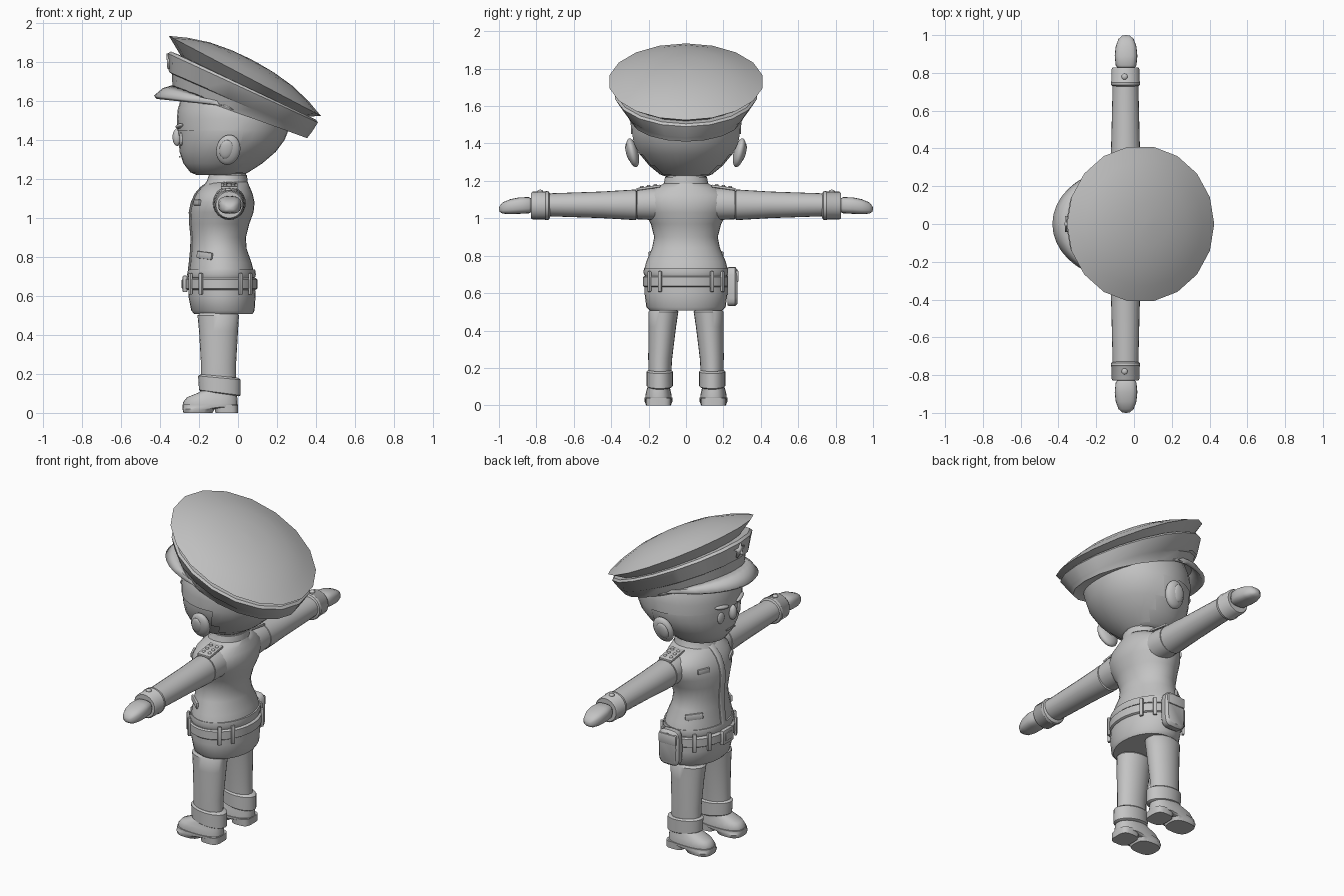
import bpy
import bmesh
from math import sin, cos, pi, radians, atan2
from mathutils import Vector, Matrix

cube = bpy.data.objects.get("Cube")
if cube:
    bpy.data.objects.remove(cube, do_unlink=True)

GREY = (0.55, 0.55, 0.55, 1)
clay = bpy.data.materials.new("plain grey")
clay.use_nodes = True
clay.diffuse_color = GREY
clay.node_tree.nodes["Principled BSDF"].inputs["Base Color"].default_value = GREY


def finish(name, bm, sharp=40):
    """Turn a bmesh into a smooth object that keeps its sharp edges."""
    bmesh.ops.recalc_face_normals(bm, faces=bm.faces)
    for f in bm.faces:
        f.smooth = True
    for e in bm.edges:
        e.smooth = e.calc_face_angle(0) < radians(sharp)
    mesh = bpy.data.meshes.new(name)
    bm.to_mesh(mesh)
    bm.free()
    mesh.materials.append(clay)
    ob = bpy.data.objects.new(name, mesh)
    bpy.context.collection.objects.link(ob)
    return ob


# Ring makers: each gives centre and two half axes
def tilt(xf, zf, xb, zb, ry, y=0):
    a, b = Vector((xf, y, zf)), Vector((xb, y, zb))
    return (a + b) / 2, (b - a) / 2, Vector((0, ry, 0))


def level(xf, xb, z, ry, y=0):
    return tilt(xf, z, xb, z, ry, y)


def across(y, x, z, rx, rz):
    return Vector((x, y, z)), Vector((rx, 0, 0)), Vector((0, 0, rz))


def loft(name, rings, n=24, power=1, keep=None, sharp=40):
    """Skin a row of rings; power below 1 makes them boxier."""
    bm = bmesh.new()
    rows = []
    for c, u, v in rings:
        row = []
        for i in range(n):
            t = 2 * pi * i / n
            a, b = cos(t), sin(t)
            a = abs(a) ** power * (1 if a > 0 else -1)
            b = abs(b) ** power * (1 if b > 0 else -1)
            row.append(bm.verts.new(c + u * a + v * b))
        rows.append(row)
    for p, q in zip(rows, rows[1:]):
        for i in range(n):
            j = (i + 1) % n
            bm.faces.new((p[i], p[j], q[j], q[i]))
    bm.faces.new(rows[0])
    bm.faces.new(rows[-1])
    if keep:
        drop = [f for f in bm.faces if not keep(f.calc_center_median())]
        bmesh.ops.delete(bm, geom=drop, context="FACES")
    return finish(name, bm, sharp)


def ball(name, loc, size, rot=(0, 0, 0)):
    bm = bmesh.new()
    bmesh.ops.create_uvsphere(bm, u_segments=20, v_segments=12, radius=1)
    bmesh.ops.scale(bm, vec=size, verts=bm.verts)
    ob = finish(name, bm, 80)
    ob.location, ob.rotation_euler = loc, rot
    return ob


def block(name, loc, size, rot=(0, 0, 0), bevel=0.006):
    bm = bmesh.new()
    bmesh.ops.create_cube(bm, size=1)
    bmesh.ops.scale(bm, vec=size, verts=bm.verts)
    bmesh.ops.bevel(bm, geom=bm.edges[:], offset=bevel, segments=2, affect="EDGES", profile=0.5)
    ob = finish(name, bm)
    ob.location, ob.rotation_euler = loc, rot
    return ob


def stuck_on(name, xf, xb, ry, z, angle, size, roll=0):
    """Block lying on an oval cross-section; angle 0 faces forward."""
    a, r = radians(angle), (xb - xf) / 2
    loc = ((xf + xb) / 2 - r * cos(a), ry * sin(a), z)
    yaw = atan2(sin(a) / ry, -cos(a) / r)
    return block(name, loc, size, (radians(roll), 0, yaw), min(size) / 3)


# Head, hair shell and neck
skull = [(-.21, .02, 1.22, .10), (-.245, .05, 1.235, .14), (-.28, .12, 1.28, .195),
         (-.3, .19, 1.34, .245), (-.305, .235, 1.4, .278), (-.307, .255, 1.45, .287),
         (-.31, .275, 1.51, .29), (-.305, .28, 1.56, .285), (-.28, .22, 1.64, .25)]
loft("head", [level(*s) for s in skull], 32, sharp=70)
loft("hair", [level(f - .004, b + .004, z, r + .006) for f, b, z, r in skull], 32,
     keep=lambda c: c.z > 1.45 or c.x > 0.02, sharp=70)
loft("neck", [level(-.14, .04, 1.12, .1), level(-.14, .04, 1.24, .1)])
ball("nose", (-.312, 0, 1.415), (.024, .024, .045))
block("mouth", (-.299, 0, 1.315), (.008, .08, .008), bevel=.002)

# Cap: band, recessed crown wall, flared rim and domed top
cap = [tilt(-.29, 1.66, .31, 1.44, .27), tilt(-.335, 1.66, .355, 1.41, .3),
       tilt(-.34, 1.74, .37, 1.43, .325), tilt(-.355, 1.75, .375, 1.435, .335),
       tilt(-.36, 1.845, .41, 1.49, .385), tilt(-.345, 1.855, .4, 1.505, .375),
       tilt(-.295, 1.835, .36, 1.52, .345), tilt(-.355, 1.935, .425, 1.525, .415)]
c, u, v = cap[-1]
up = Vector((.47, 0, .88))
for k, h in ((.8, .036), (.55, .068), (.28, .085), (.05, .09)):
    cap.append((c + up * h, u * k, v * k))
loft("cap", cap, 18, sharp=35)

# Visor between the band and a wider outer arc
bm = bmesh.new()
rows = []
for i in range(19):
    t = radians(-85 + i * 170 / 18)
    x = .01 - .345 * cos(t)
    inner = Vector((x, .295 * sin(t), 1.545 - .365 * (x - .01)))
    outer = Vector((-.05 - .375 * cos(t), .288 * sin(t), 1.575 + .045 * cos(t)))
    mid = (inner + outer) / 2 + Vector((0, 0, .012))
    rows.append([bm.verts.new(p) for p in (inner, mid, outer)])
for p, q in zip(rows, rows[1:]):
    for j in range(2):
        bm.faces.new((p[j], p[j + 1], q[j + 1], q[j]))
visor = finish("visor", bm)
solid = visor.modifiers.new("thickness", "SOLIDIFY")
solid.thickness = .022
solid.offset = 0

# Star badge on the cap band
bm = bmesh.new()
star = [bm.verts.new((0, sin(i * pi / 5) * r, cos(i * pi / 5) * r))
        for i, r in enumerate([.045, .02] * 5)]
bm.faces.new(star)
badge = finish("star_badge", bm)
badge.location, badge.rotation_euler = (-.365, 0, 1.8), (0, radians(-4), 0)
badge.modifiers.new("thickness", "SOLIDIFY").thickness = .02

# Jacket body, placket and collar
body = [(-.25, .08, .73, .222), (-.245, .07, .77, .212), (-.238, .045, .84, .182),
        (-.236, .04, .9, .17), (-.243, .058, .97, .188), (-.245, .08, 1.03, .222),
        (-.235, .085, 1.08, .238), (-.215, .075, 1.125, .225), (-.185, .06, 1.16, .17),
        (-.15, .05, 1.185, .12)]
loft("jacket", [level(*b) for b in body], 32, sharp=60)
loft("placket", [level(f - .008, f + .03, z, .024) for f, b, z, r in body], 12, .4)
loft("collar", [level(-.18, .05, 1.16, .13), level(-.16, .05, 1.19, .118),
                level(-.15, .045, 1.22, .112), level(-.13, .035, 1.22, .1)])

# Hips, waistband, belt and buckle
loft("hips", [level(-.225, .075, .508, .195), level(-.24, .085, .525, .212),
              level(-.255, .09, .6, .222), level(-.25, .085, .7, .218)], 32)
loft("waistband", [level(-.258, .088, .695, .222), level(-.262, .092, .71, .228),
                   level(-.256, .088, .735, .224)], 32)
loft("belt", [level(-.262, .09, .632, .222), level(-.272, .1, .638, .229),
              level(-.272, .1, .685, .229), level(-.262, .09, .692, .222)], 32)
block("buckle", (-.272, 0, .662), (.025, .1, .085))
block("buckle_plate", (-.285, 0, .662), (.008, .06, .045), bevel=.002)

# Belt loops all round
for i, angle in enumerate((33, 56, 122, 143)):
    for s in (-1, 1):
        stuck_on(f"belt_loop_{i}_{'left' if s < 0 else 'right'}",
                 -.274, .102, .231, .662, s * angle, (.016, .022, .11))

# Holster hanging at one hip
loft("holster", [across(.222, -.07, .635, .06, .1), across(.232, -.07, .635, .068, .105),
                 across(.262, -.07, .635, .068, .105), across(.276, -.07, .635, .055, .09)],
     20, .45)
block("holster_flap", (-.07, .272, .69), (.115, .02, .06))

# Paired parts
for s, side in ((-1, "left"), (1, "right")):
    # Face details
    ball(f"{side}_ear", (-.05, s * .285, 1.35), (.062, .03, .08), (s * radians(-14), radians(12), 0))
    ball(f"{side}_ear_bowl", (-.06, s * .307, 1.352), (.035, .014, .05), (s * radians(-14), radians(12), 0))
    ball(f"{side}_eye", (-.292, s * .085, 1.405), (.009, .024, .034), (0, 0, s * radians(-16)))
    ball(f"{side}_brow", (-.3, s * .085, 1.472), (.016, .05, .012), (s * radians(8), 0, s * radians(-16)))

    # Sleeve, cuff and mitten hand
    loft(f"{side}_shoulder", [across(s * y, -.045, z, r, r) for y, z, r in
                              ((.1, 1.075, .085), (.2, 1.077, .085), (.262, 1.075, .08))])
    loft(f"{side}_sleeve", [across(s * y, -.045, 1.072, rx, rz) for y, rx, rz in
                            ((.262, .07, .07), (.268, .08, .082), (.3, .08, .08), (.45, .075, .071),
                             (.74, .068, .061))])
    loft(f"{side}_cuff", [across(s * y, -.045, 1.068, r, r) for y, r in
                          ((.728, .066), (.735, .076), (.75, .078), (.755, .074), (.82, .074),
                           (.828, .068))])
    ball(f"{side}_cuff_button", (-.05, s * .78, 1.143), (.016, .016, .01))
    loft(f"{side}_hand", [across(s * y, -.042, z, rx, rz) for y, z, rx, rz in
                          ((.825, 1.07, .045, .035), (.84, 1.07, .055, .043), (.89, 1.068, .06, .044),
                           (.94, 1.062, .055, .04), (.98, 1.055, .04, .03), (.997, 1.05, .02, .015),
                           (1, 1.05, .005, .004))], 20, .7, sharp=70)

    # Epaulette with studs, breast plate and pocket flap
    tip = radians(-8) * s
    block(f"{side}_epaulette", (-.045, s * .2, 1.164), (.085, .13, .014), (tip, 0, 0), .004)
    for i in range(3):
        for dx in (-.02, .02):
            ball(f"{side}_stud", (-.045 + dx, s * (.165 + i * .035), 1.177 - i * .005), (.01, .01, .007))
    stuck_on(f"{side}_breast_plate", -.235, .085, .238, 1.08, s * 33, (.014, .075, .03))
    stuck_on(f"{side}_pocket_flap", -.241, .058, .196, .808, s * 58, (.014, .1, .036), s * 6)

    # Trouser leg and turn-up
    loft(f"{side}_leg", [level(-.19, -.01, .15, .06, s * .14), level(-.19, -.01, .25, .064, s * .138),
                         level(-.2, 0, .42, .074, s * .127), level(-.208, .005, .5, .08, s * .121),
                         level(-.195, -.005, .512, .07, s * .121)])
    loft(f"{side}_turn_up", [tilt(-.19, .11, .005, .085, .062, s * .14), tilt(-.2, .118, .014, .09, .07, s * .14),
                             tilt(-.205, .19, .014, .17, .07, s * .14), tilt(-.19, .198, 0, .18, .062, s * .14)])

    # Boot upper, ankle, sole and heel
    loft(f"{side}_boot", [level(-.28, -.002, .035, .07, s * .147), level(-.282, -.002, .055, .07, s * .147),
                          level(-.262, -.004, .08, .064, s * .147), level(-.2, -.008, .105, .058, s * .145),
                          level(-.165, -.012, .13, .055, s * .143)], 24, .8, sharp=60)
    loft(f"{side}_sole", [level(-.28, -.13, 0, .066, s * .147), level(-.285, -.12, .02, .074, s * .147),
                          level(-.285, -.005, .03, .074, s * .147), level(-.285, 0, .042, .074, s * .147)], 24, .7)
    loft(f"{side}_heel", [level(-.115, 0, 0, .066, s * .147), level(-.125, 0, .04, .068, s * .147)], 24, .6)
